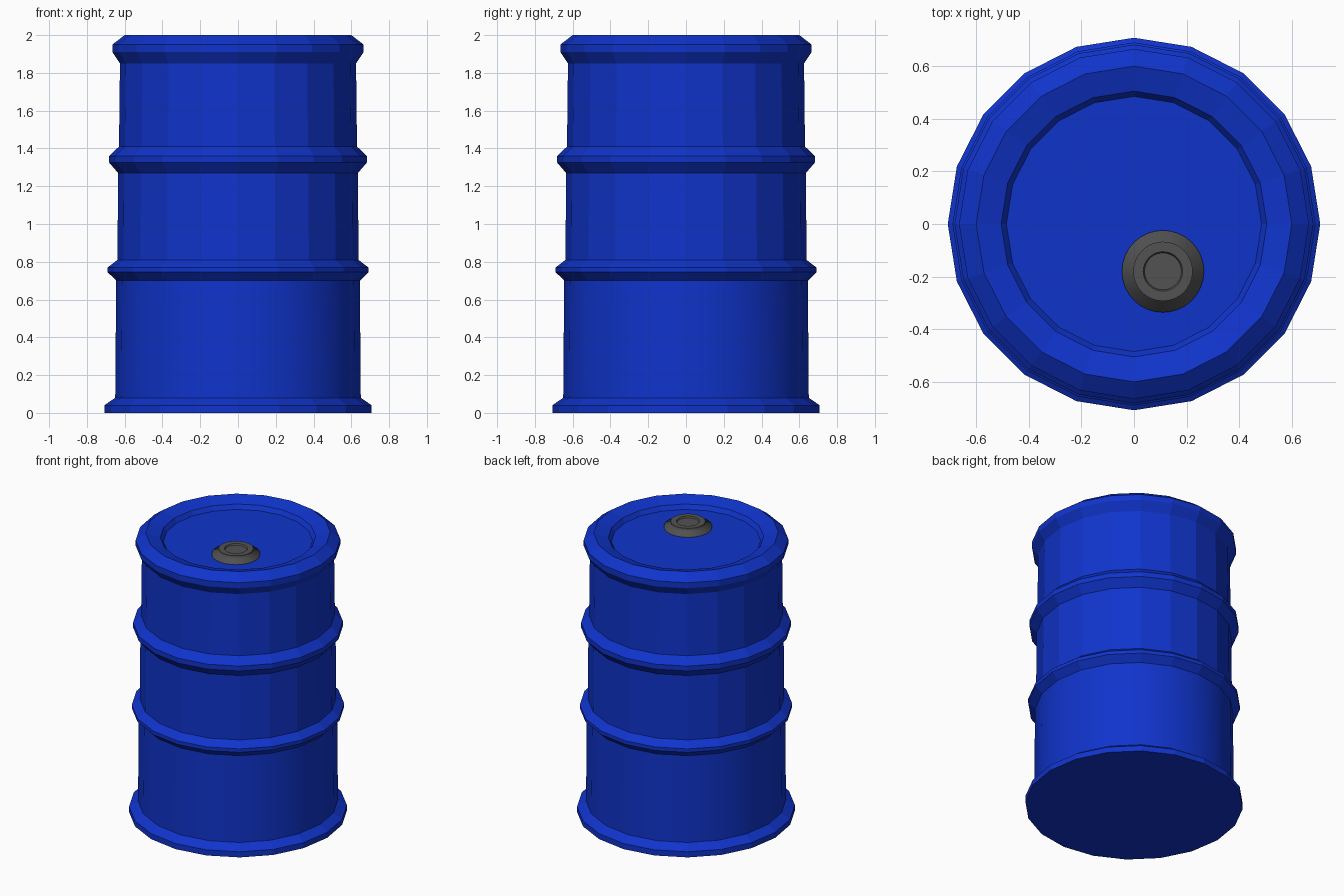
import bpy
import bmesh
from math import cos, sin, tau

cube = bpy.data.objects.get("Cube")
if cube:
    bpy.data.objects.remove(cube, do_unlink=True)


def material(name, rgb):
    mat = bpy.data.materials.new(name)
    mat.use_nodes = True
    mat.diffuse_color = (*rgb, 1)
    mat.node_tree.nodes["Principled BSDF"].inputs["Base Color"].default_value = (*rgb, 1)
    return mat


def lathe(name, profile, sides, mat, center=(0, 0), smooth=()):
    """Turn a (radius, height) profile about z; smooth lists bands to shade smooth."""
    bm = bmesh.new()
    rings = [[bm.verts.new((r * cos(tau * i / sides), r * sin(tau * i / sides), z))
              for i in range(sides)] for r, z in profile]
    for band, (low, high) in enumerate(zip(rings, rings[1:])):
        for i in range(sides):
            j = (i + 1) % sides
            face = bm.faces.new((low[i], low[j], high[j], high[i]))
            face.smooth = band in smooth
    bm.faces.new(rings[0][::-1])
    bm.faces.new(rings[-1])
    mesh = bpy.data.meshes.new(name)
    bm.to_mesh(mesh)
    bm.free()
    mesh.materials.append(mat)
    obj = bpy.data.objects.new(name, mesh)
    obj.location = (*center, 0)
    bpy.context.collection.objects.link(obj)
    return obj


blue = material("drum blue", (0.005, 0.034, 0.6))
grey = material("cap dark grey", (0.085, 0.085, 0.085))

# Drum: foot, lower wall, two hoops, top rim and recessed lid
foot = [(0.708, 0), (0.708, 0.04), (0.65, 0.08)]
lower_hoop = [(0.645, 0.70), (0.69, 0.745), (0.69, 0.77), (0.638, 0.81)]
upper_hoop = [(0.635, 1.27), (0.682, 1.325), (0.682, 1.36), (0.63, 1.41)]
rim = [(0.625, 1.85), (0.665, 1.91), (0.665, 1.95), (0.60, 2.0)]
lid = [(0.505, 1.97), (0.485, 1.94)]
lathe("drum", foot + lower_hoop + upper_hoop + rim + lid, 20, blue, smooth={len(foot) - 1})

# Screw cap: wide flange, raised collar and shallow dished top
cap = [(0.156, 1.935), (0.156, 1.95), (0.113, 1.96), (0.113, 1.985), (0.075, 1.985), (0.07, 1.975)]
lathe("screw_cap", cap, 32, grey, center=(0.11, -0.18), smooth={0, 1, 2, 4})
